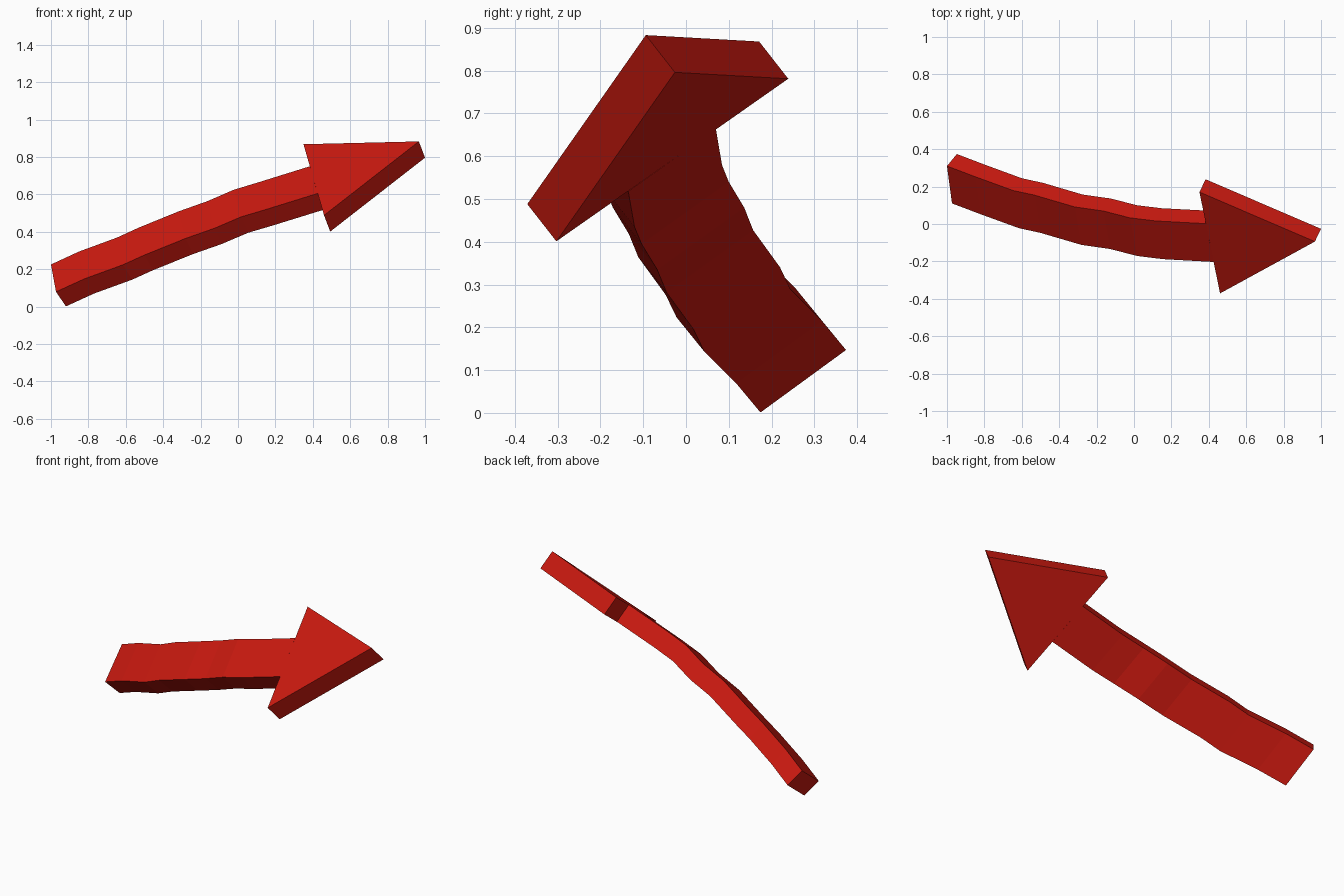
import bpy, bmesh
from mathutils import Vector as V

if "Cube" in bpy.data.objects:
    bpy.data.objects.remove(bpy.data.objects["Cube"])

red = bpy.data.materials.new("red")
red.diffuse_color = (0.6, 0.01, 0.005, 1)
red.use_nodes = True
red.node_tree.nodes["Principled BSDF"].inputs["Base Color"].default_value = red.diffuse_color


def loft(name, rings):
    """Closed solid through matching rings of points, capped at both ends."""
    bm = bmesh.new()
    loops = [[bm.verts.new(p) for p in ring] for ring in rings]
    n = len(loops[0])
    for a, b in zip(loops, loops[1:]):
        for i in range(n):
            j = (i + 1) % n
            bm.faces.new((a[i], a[j], b[j], b[i]))
    bm.faces.new(loops[0])
    bm.faces.new(loops[-1])
    bmesh.ops.recalc_face_normals(bm, faces=bm.faces)
    me = bpy.data.meshes.new(name)
    bm.to_mesh(me)
    bm.free()
    me.materials.append(red)
    ob = bpy.data.objects.new(name, me)
    bpy.context.collection.objects.link(ob)
    return ob


# Curved shaft: a rectangle swept along its rear upper edge
path = [(-.947, .374, .147), (-.80, .318, .215), (-.598, .244, .289),
        (-.487, .22, .340), (-.273, .157, .427), (-.123, .136, .480),
        (.016, .100, .540), (.15, .084, .580), (.417, .070, .663)]
thick_start, thick_end = V((-.053, -.064, .078)), V((-.033, -.068, .087))
width_start, width_end = V((.027, -.20, -.146)), V((.042, -.205, -.145))
rings = []
for i, p in enumerate(path):
    t = i / (len(path) - 1)
    c = V(p)
    th = thick_start.lerp(thick_end, t)
    w = width_start.lerp(width_end, t)
    rings.append([c, c + w, c + w + th, c + th])
loft("arrow_shaft", rings)

# Triangular head: front triangle extruded by the shaft thickness
front = [V((.967, -.094, .883)), V((.350, .171, .868)), V((.460, -.371, .488))]
loft("arrow_head", [front, [p - thick_end for p in front]])
